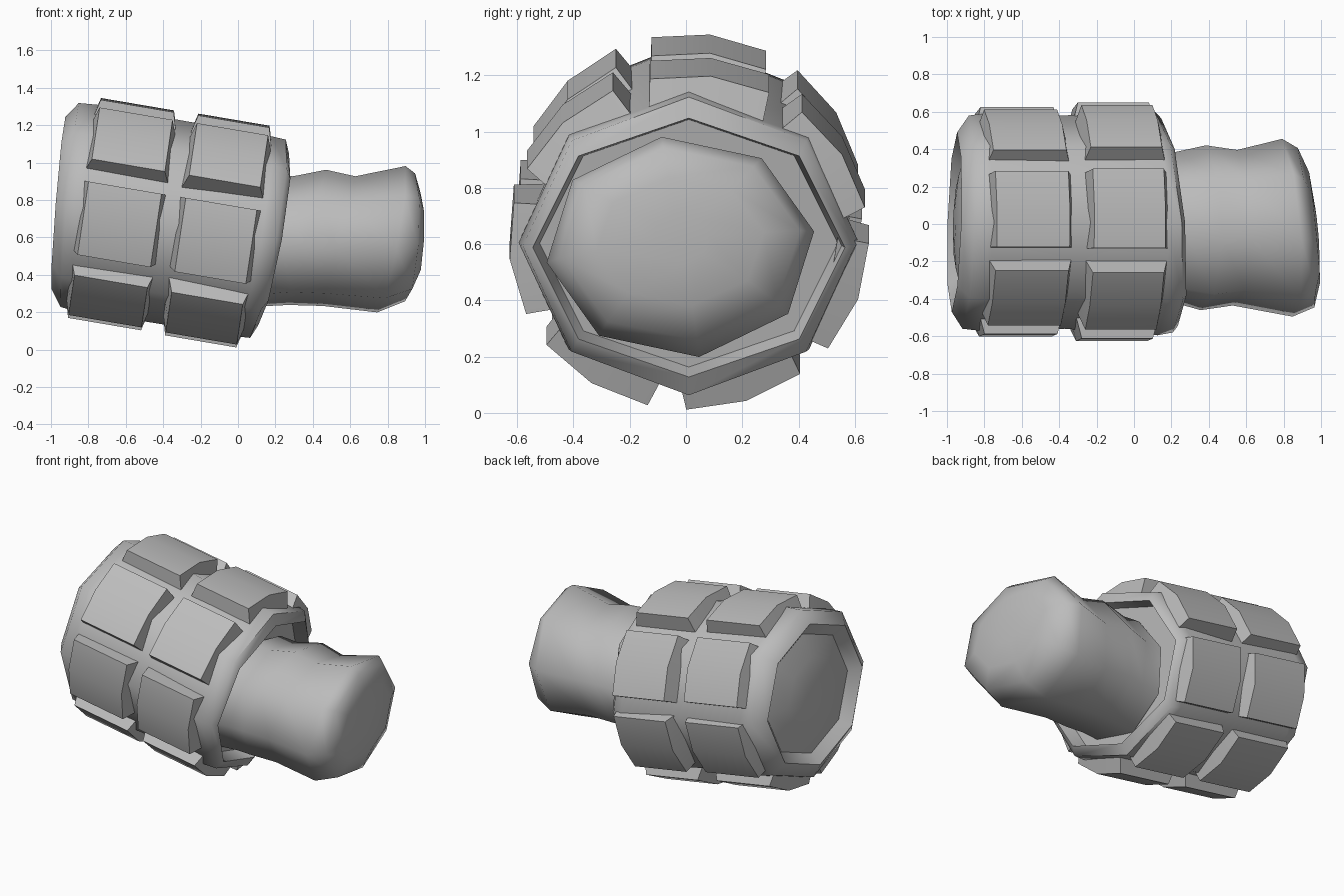
import bpy, bmesh
from math import radians, sin, cos
from mathutils import Vector

cube = bpy.data.objects.get("Cube")
if cube:
    bpy.data.objects.remove(cube)

grey = bpy.data.materials.new("stone_grey")
grey.use_nodes = True
tone = (0.5, 0.5, 0.5, 1)
grey.diffuse_color = tone
grey.node_tree.nodes["Principled BSDF"].inputs["Base Color"].default_value = tone


def ring_point(center, ry, rz, lean, yaw, angle):
    """Point on a leaning elliptical ring; angle 0 is +y and 90 is up."""
    dy, dz = ry * cos(radians(angle)), rz * sin(radians(angle))
    return Vector(center) + Vector((lean * dz + yaw * dy, dy, dz))


def barrel_center(x):
    return (x, 0.01, 0.62 - 0.17 * x)


def finish(name, bm, angle):
    bmesh.ops.recalc_face_normals(bm, faces=bm.faces)
    mesh = bpy.data.meshes.new(name)
    bm.to_mesh(mesh)
    bm.free()
    mesh.materials.append(grey)
    obj = bpy.data.objects.new(name, mesh)
    bpy.context.collection.objects.link(obj)
    bpy.ops.object.select_all(action='DESELECT')
    obj.select_set(True)
    bpy.context.view_layer.objects.active = obj
    bpy.ops.object.shade_smooth_by_angle(angle=radians(angle))


def loft(name, rings, phase, angle):
    """Skin eight-sided rings, closing both ends with fans."""
    bm = bmesh.new()
    loops = [[bm.verts.new(ring_point(*ring, phase + 45 * i)) for i in range(8)] for ring in rings]
    for a, b in zip(loops, loops[1:]):
        for i in range(8):
            j = (i + 1) % 8
            bm.faces.new((a[i], a[j], b[j], b[i]))
    for loop in (loops[0], loops[-1]):
        bmesh.ops.poke(bm, faces=[bm.faces.new(loop)])
    finish(name, bm, angle)


# Barrel body: domed, grooved back end and recessed front collar
# Each row is x, half width, half height, lean, yaw
barrel = [(-0.96, 0.10, 0.10, 0.08, 0.03), (-0.945, 0.25, 0.24, 0.08, 0.03),
          (-0.90, 0.41, 0.39, 0.08, 0.03), (-0.96, 0.48, 0.46, 0.08, 0.03),
          (-0.90, 0.57, 0.545, 0.09, 0.03), (-0.82, 0.58, 0.55, 0.12, 0.02),
          (-0.37, 0.57, 0.54, 0.15, 0), (0.09, 0.605, 0.535, 0.17, -0.06),
          (0.16, 0.59, 0.53, 0.18, -0.08), (0.19, 0.555, 0.46, 0.18, -0.08),
          (0.10, 0.53, 0.44, 0.18, -0.08)]
loft("barrel_body", [(barrel_center(x), *rest) for x, *rest in barrel], 90, 50)

# Neck: leaning flared sleeve, waist and blunt rounded tip
# Each row is x, height of centre, half width, half height, lean, yaw
neck = [(0.10, 0.58, 0.41, 0.36, 0.18, 0), (0.23, 0.58, 0.41, 0.35, 0.18, -0.03),
        (0.37, 0.60, 0.445, 0.365, 0.28, 0), (0.54, 0.58, 0.42, 0.35, 0.25, 0),
        (0.82, 0.59, 0.48, 0.395, 0.18, -0.08), (0.92, 0.60, 0.43, 0.345, 0.06, -0.11),
        (0.965, 0.61, 0.30, 0.23, 0.03, -0.10), (0.98, 0.62, 0.1, 0.09, 0.03, -0.10)]
loft("neck", [((x, -0.02, z), *rest) for x, z, *rest in neck], 8, 62)


# Raised panels: two rows of seven bevelled plates wrapped on the barrel
def panel(name, start, end, middle, ry, rz):
    bm = bmesh.new()
    layers = []
    for drop, half, inset in ((0.11, 22.5, 0), (0, 19.5, 0.03)):
        layers.append([[bm.verts.new(ring_point(barrel_center(x), ry - drop, rz - drop, 0.15, 0,
                                                middle + k * half)) for k in (-1, 0, 1)]
                       for x in (start + inset, end - inset)])
    base, top = [rows[0] + rows[1][::-1] for rows in layers]
    for i in range(6):
        j = (i + 1) % 6
        bm.faces.new((base[i], base[j], top[j], top[i]))
    for rows in layers:
        for i in range(2):
            bm.faces.new((rows[0][i], rows[0][i + 1], rows[1][i + 1], rows[1][i]))
    finish(name, bm, 30)


for label, start, end, ry, rz in (("back", -0.85, -0.40, 0.615, 0.59),
                                  ("front", -0.33, 0.11, 0.64, 0.595)):
    for i in range(7):
        panel(f"{label}_panel_{i + 1}", start, end, 83 + 360 * i / 7, ry, rz)
